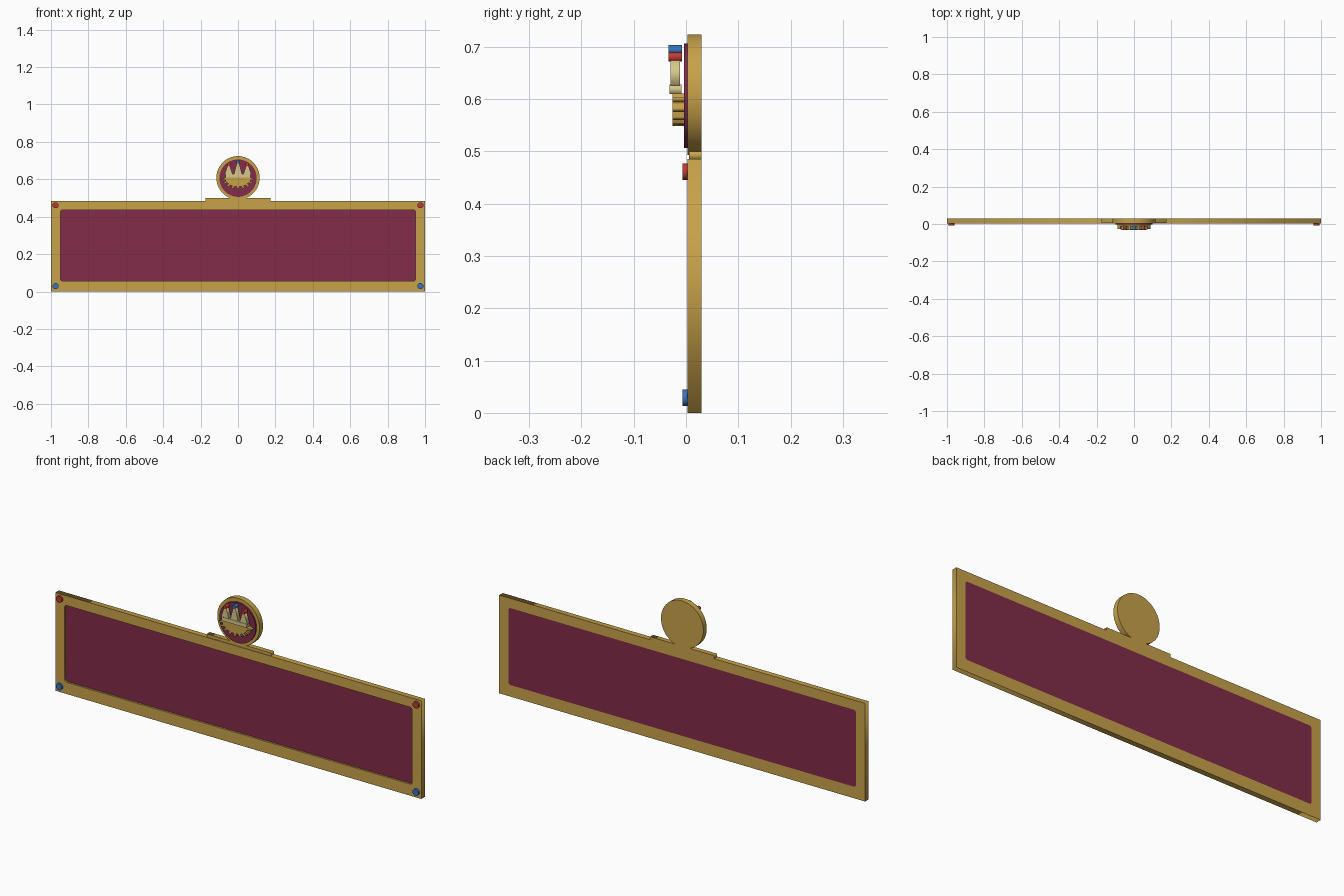
import bpy, math
from mathutils import Matrix

if "Cube" in bpy.data.objects:
    bpy.data.objects.remove(bpy.data.objects["Cube"])


def material(name, rgb):
    m = bpy.data.materials.new(name)
    lin = [c / 12.92 if c <= 0.04045 else ((c + 0.055) / 1.055) ** 2.4
           for c in (v / 255 for v in rgb)]
    m.diffuse_color = (*lin, 1)
    m.use_nodes = True
    m.node_tree.nodes["Principled BSDF"].inputs["Base Color"].default_value = m.diffuse_color
    return m


GOLD = material("gold", (200, 162, 74))
MAROON = material("maroon", (130, 44, 72))
RED = material("red", (190, 58, 48))
BLUE = material("blue", (55, 115, 190))
CREAM = material("cream", (216, 200, 140))


def plate(name, outlines, y0, y1, mat):
    """Filled x/z outlines (inner ones become holes) extruded from y0 to y1."""
    cu = bpy.data.curves.new(name, 'CURVE')
    cu.dimensions = '2D'
    cu.fill_mode = 'BOTH'
    cu.extrude = (y1 - y0) / 2
    for pts in outlines:
        sp = cu.splines.new('POLY')
        sp.points.add(len(pts) - 1)
        for p, (x, z) in zip(sp.points, pts):
            p.co = (x, z, 0, 1)
        sp.use_cyclic_u = True
    ob = bpy.data.objects.new(name, cu)
    bpy.context.collection.objects.link(ob)
    bpy.ops.object.select_all(action='DESELECT')
    ob.select_set(True)
    bpy.context.view_layer.objects.active = ob
    bpy.ops.object.convert(target='MESH')
    ob = bpy.context.view_layer.objects.active
    ob.data.transform(Matrix.Translation((0, (y0 + y1) / 2, 0))
                      @ Matrix.Rotation(math.pi / 2, 4, 'X'))
    ob.data.materials.clear()
    ob.data.materials.append(mat)
    return ob


def rect(x0, x1, z0, z1, c=0.0):
    if not c:
        return [(x0, z0), (x1, z0), (x1, z1), (x0, z1)]
    return [(x0 + c, z0), (x1 - c, z0), (x1, z0 + c), (x1, z1 - c),
            (x1 - c, z1), (x0 + c, z1), (x0, z1 - c), (x0, z0 + c)]


def circle(x, z, r, n):
    return [(x + r * math.cos(2 * math.pi * (i + 0.5) / n),
             z + r * math.sin(2 * math.pi * (i + 0.5) / n)) for i in range(n)]


# Sign board: frame with a recessed panel
opening = rect(-0.95, 0.95, 0.057, 0.437, 0.008)
plate("frame", [rect(-1, 1, 0, 0.485), opening], 0.003, 0.03, GOLD)
plate("panel", [opening], 0.012, 0.03, MAROON)

# Corner studs
for s, side in ((-1, "left"), (1, "right")):
    plate("top_stud_" + side, [circle(s * 0.975, 0.461, 0.017, 8)], -0.007, 0.004, RED)
    plate("bottom_stud_" + side, [circle(s * 0.975, 0.029, 0.017, 8)], -0.007, 0.004, BLUE)

# Pediment and round medallion
plate("pediment", [rect(-0.175, 0.175, 0.484, 0.5)], 0.006, 0.03, GOLD)
plate("medallion", [circle(0, 0.608, 0.116, 32)], 0.003, 0.03, GOLD)
plate("medallion_face", [circle(0, 0.606, 0.1, 32)], -0.004, 0.004, MAROON)

# Half gear below the crown
gear = []
teeth = 9
for i in range(teeth):
    for f, k in ((0.0, 0.8), (0.22, 0.8), (0.3, 1), (0.7, 1), (0.78, 0.8), (1.0, 0.8)):
        if f == 1.0 and i < teeth - 1:
            continue
        a = math.pi + math.pi * (i + f) / teeth
        gear.append((0.088 * k * math.cos(a), 0.61 + 0.062 * k * math.sin(a)))
plate("half_gear", [gear], -0.026, -0.004, GOLD)

# Crown: band, three spikes and a stud on each tip
plate("crown_band", [rect(-0.068, 0.068, 0.609, 0.628)], -0.032, -0.009, CREAM)
for x, top, mat, name in ((-0.05, 0.674, RED, "left"), (0, 0.688, BLUE, "middle"),
                          (0.05, 0.674, RED, "right")):
    spike = [(x - 0.022, 0.626), (x + 0.022, 0.626), (x + 0.006, top), (x - 0.006, top)]
    plate("crown_spike_" + name, [spike], -0.03, -0.011, CREAM)
    plate("crown_stud_" + name, [circle(x, top + 0.006, 0.0095, 8)], -0.033, -0.008, mat)
